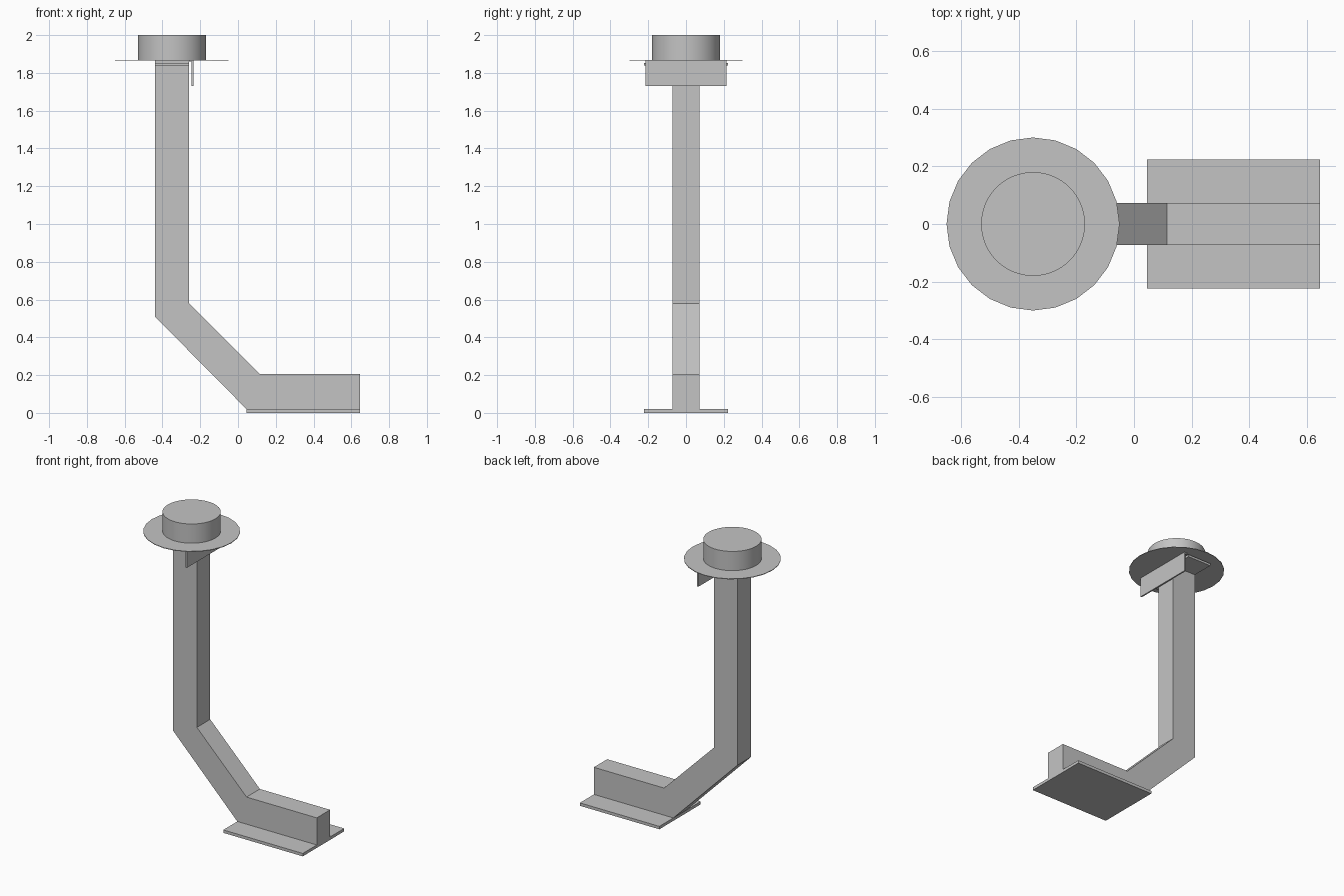
import bpy
import bmesh
import math

cube = bpy.data.objects.get("Cube")
if cube:
    bpy.data.objects.remove(cube, do_unlink=True)

grey = bpy.data.materials.new("plain grey")
grey.use_nodes = True
COLOUR = (0.55, 0.55, 0.55, 1)
grey.diffuse_color = COLOUR
grey.node_tree.nodes["Principled BSDF"].inputs["Base Color"].default_value = COLOUR


def extrude_profile(name, profile, half_width):
    """Extrude an x-z outline symmetrically along y."""
    bm = bmesh.new()
    face = bm.faces.new([bm.verts.new((x, -half_width, z)) for x, z in profile])
    grown = bmesh.ops.extrude_face_region(bm, geom=[face])["geom"]
    verts = [g for g in grown if isinstance(g, bmesh.types.BMVert)]
    bmesh.ops.translate(bm, verts=verts, vec=(0, 2 * half_width, 0))
    bmesh.ops.recalc_face_normals(bm, faces=bm.faces)
    mesh = bpy.data.meshes.new(name)
    bm.to_mesh(mesh)
    bm.free()
    mesh.materials.append(grey)
    obj = bpy.data.objects.new(name, mesh)
    bpy.context.collection.objects.link(obj)
    return obj


def plate(name, x0, x1, z0, z1, half_width):
    return extrude_profile(name, [(x0, z0), (x1, z0), (x1, z1), (x0, z1)], half_width)


def disc(name, sides, radius, z0, z1):
    bpy.ops.mesh.primitive_cylinder_add(
        vertices=sides, radius=radius, depth=z1 - z0,
        location=(POST_X, 0, (z0 + z1) / 2))
    obj = bpy.context.object
    obj.name = name
    obj.data.materials.append(grey)
    return obj


POST_X = -0.35
FLANGE_Z = 1.868

# Bent post: upright, sloping knee and horizontal foot
extrude_profile("bent_post", [
    (-0.44, FLANGE_Z), (-0.44, 0.51), (0.045, 0.02), (0.645, 0.02),
    (0.645, 0.205), (0.115, 0.205), (-0.26, 0.58), (-0.26, FLANGE_Z)], 0.072)

# Base plate under the foot
plate("base_plate", 0.045, 0.645, 0, 0.02, 0.223)

# Bracket below the flange
plate("bracket_crosspiece", -0.44, -0.26, 1.838, 1.853, 0.223)
plate("bracket_front_plate", -0.245, -0.235, 1.73, 1.866, 0.215)
plate("bracket_link", -0.26, -0.235, 1.859, 1.866, 0.215)

# Thin flange and round cap
disc("flange", 24, 0.3, FLANGE_Z - 0.003, FLANGE_Z + 0.001)
disc("round_cap", 64, 0.18, FLANGE_Z, 2)
bpy.ops.object.shade_smooth_by_angle(angle=math.radians(30))
